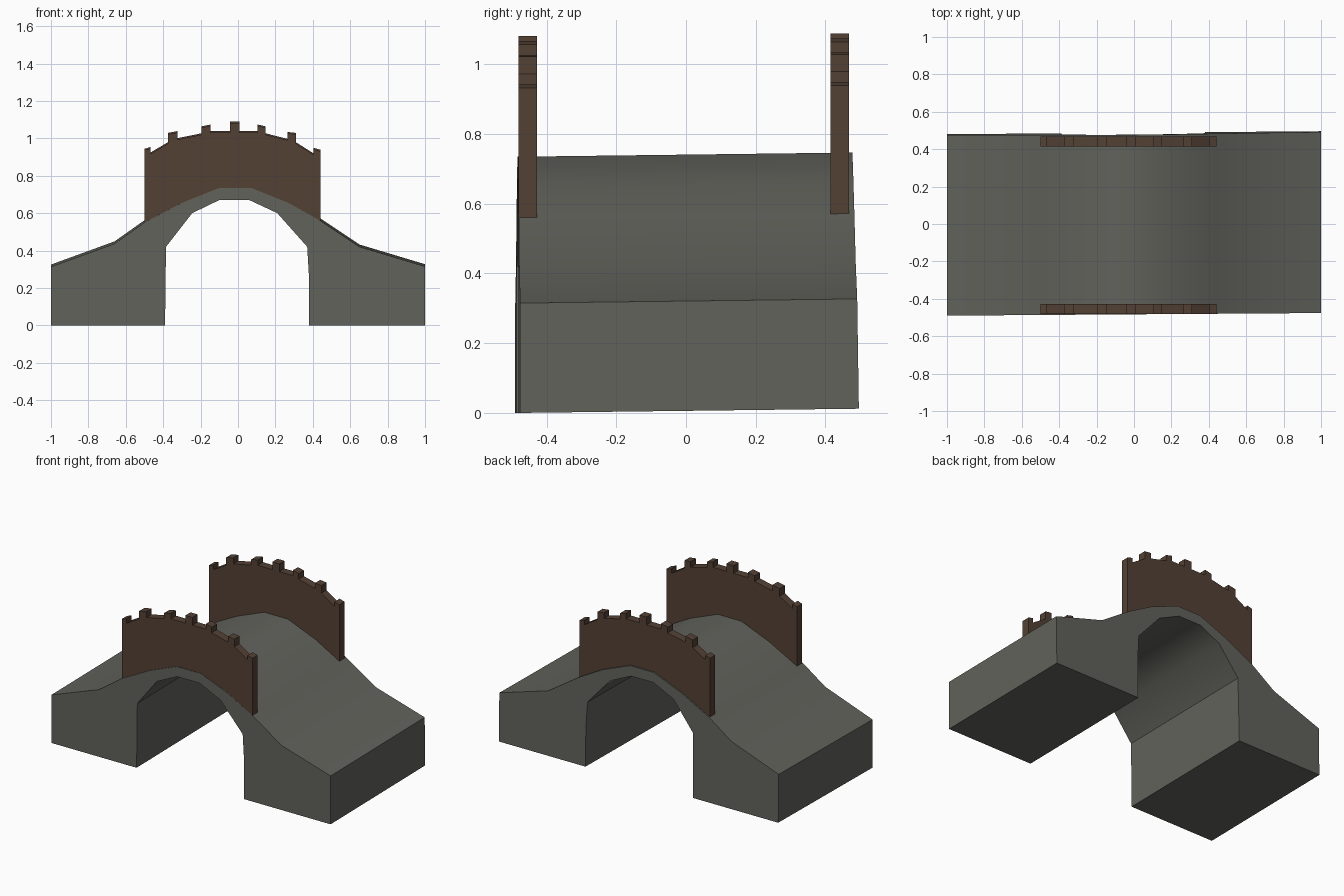
import bpy, bmesh, math

if "Cube" in bpy.data.objects:
    bpy.data.objects.remove(bpy.data.objects["Cube"])

def material(name, col):
    m = bpy.data.materials.new(name)
    m.diffuse_color = (*col, 1)
    m.use_nodes = True
    m.node_tree.nodes["Principled BSDF"].inputs["Base Color"].default_value = m.diffuse_color
    return m

stone = material("grey stone", (0.122, 0.122, 0.107))
wood = material("brown wood", (0.088, 0.053, 0.036))

def extrude_profile(name, pts, front, back, mat, smooth=False):
    """Extrude an x-z outline between two y functions, with the slight lean of the model."""
    bm = bmesh.new()
    a = [bm.verts.new((x, front(x, z), z)) for x, z in pts]
    b = [bm.verts.new((x, back(x, z), z + 0.012)) for x, z in pts]
    bm.faces.new(a)
    bm.faces.new(b[::-1])
    n = len(pts)
    for i in range(n):
        j = (i + 1) % n
        bm.faces.new((a[j], a[i], b[i], b[j]))
    bmesh.ops.recalc_face_normals(bm, faces=bm.faces)
    me = bpy.data.meshes.new(name)
    bm.to_mesh(me)
    bm.free()
    ob = bpy.data.objects.new(name, me)
    bpy.context.collection.objects.link(ob)
    me.materials.append(mat)
    if smooth:
        bpy.context.view_layer.objects.active = ob
        ob.select_set(True)
        bpy.ops.object.shade_smooth_by_angle(angle=math.radians(30))
        ob.select_set(False)
    return ob

# Arched bridge body: deck line left to right, then the arch opening right to left
deck = [(-1, .313), (-.66, .437), (-.5, .55), (-.30, .655), (-.10, .735),
        (.07, .735), (.27, .655), (.44, .56), (.65, .42), (1, .315)]
arch = [(.38, 0), (.38, .25), (.37, .42), (.21, .60), (.06, .67),
        (-.10, .67), (-.245, .60), (-.385, .42), (-.39, 0)]
extrude_profile("bridge_body", deck + [(1, 0)] + arch + [(-1, 0)],
                lambda x, z: -.483 + .007 * x,
                lambda x, z: .488 + .008 * x - .015 * z, stone, True)

# Parapets: each merlon is x0, x1, base z left/right, top z left/right
merlons = [(-.50, -.468, .92, .92, .94, .95), (-.375, -.323, .975, .997, 1.025, 1.035),
           (-.195, -.147, 1.023, 1.035, 1.06, 1.07), (-.043, .008, 1.035, 1.035, 1.085, 1.085),
           (.105, .147, 1.035, 1.023, 1.07, 1.06), (.265, .31, .993, .975, 1.03, 1.025),
           (.405, .44, .915, .92, .945, .935)]
top = []
for i, (x0, x1, b0, b1, t0, t1) in enumerate(merlons):
    if i > 0:
        top.append((x0, b0))
    top += [(x0, t0), (x1, t1)]
    if i < len(merlons) - 1:
        top.append((x1, b1))
# The bottom edge follows the deck, slightly sunk into it
bottom = [(x, z - .008 if abs(x) < .4 else z) for x, z in deck[2:8]][::-1]
for name, y0, y1, dz in (("front_parapet", -.480, -.427, -.003), ("back_parapet", .414, .467, .004)):
    ob = extrude_profile(name, top + bottom, lambda x, z: y0, lambda x, z: y1, wood)
    for v in ob.data.vertices:  # remove the lean across the thin wall
        v.co.z += dz - (.012 if v.co.y > (y0 + y1) / 2 else 0)
